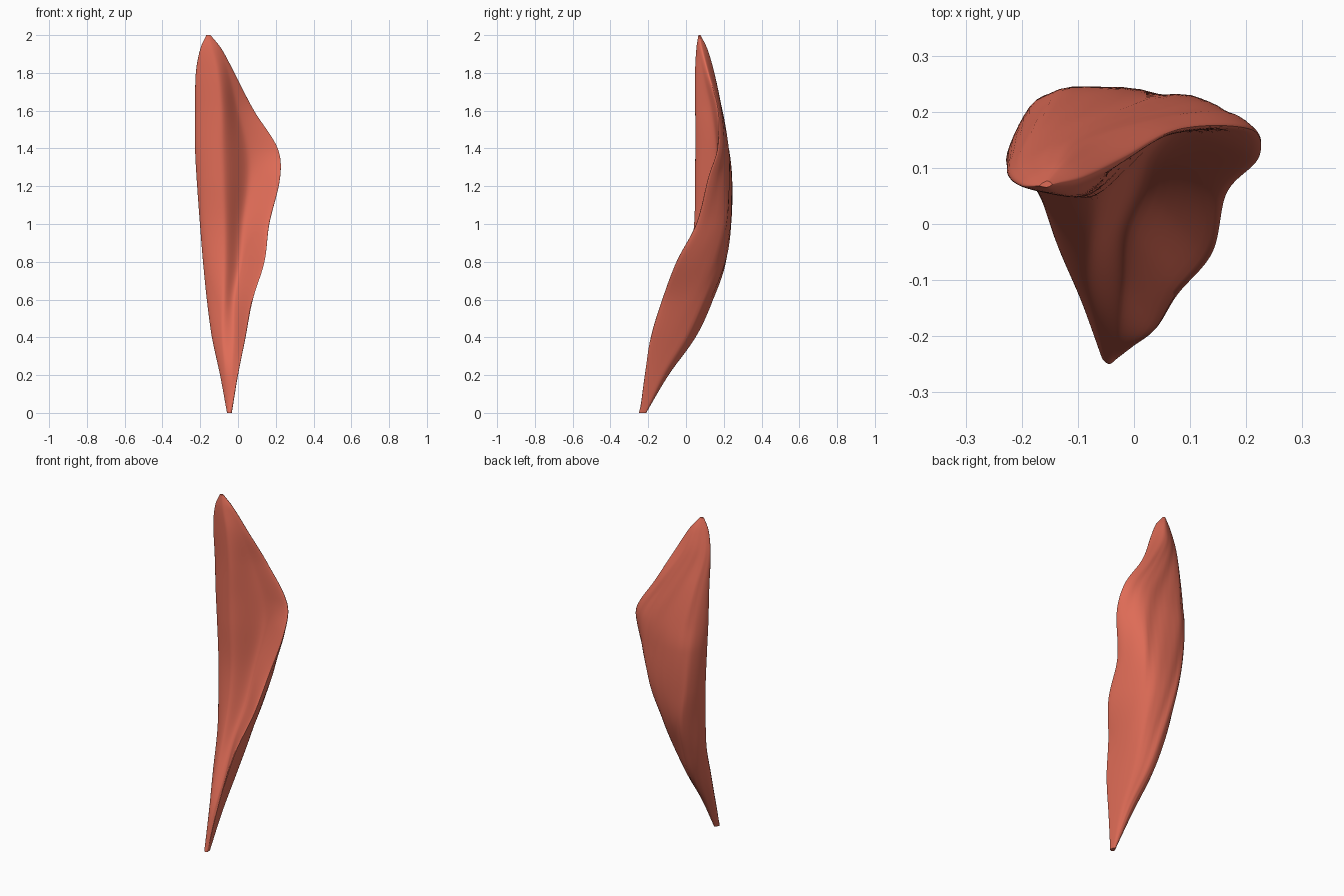
import bpy, bmesh, math
from mathutils import Vector

if "Cube" in bpy.data.objects:
    bpy.data.objects.remove(bpy.data.objects["Cube"])

# Cross-sections: z, then x,y of left edge, back left, back right, right edge, front hollow, front lip
SECTIONS = [
    (0.0, -.058, -.235, -.047, -.212, -.036, -.215, -.033, -.24, -.042, -.249, -.05, -.247),
    (0.2, -.095, -.13, -.06, -.092, -.02, -.12, .0, -.215, -.03, -.2, -.07, -.175),
    (0.4, -.138, -.03, -.085, .05, -.005, .0, .04, -.185, -.02, -.105, -.085, -.1),
    (0.6, -.165, .045, -.1, .14, .025, .09, .078, -.125, -.015, -.015, -.082, -.035),
    (0.8, -.185, .08, -.115, .207, .055, .17, .14, -.05, .015, .065, -.075, .015),
    (1.0, -.2, .1, -.14, .23, .09, .214, .165, .055, .03, .118, -.074, .043),
    (1.25, -.218, .11, -.15, .236, .12, .222, .223, .12, .06, .158, -.08, .048),
    (1.4, -.226, .11, -.15, .217, .1, .22, .21, .168, .05, .16, -.085, .05),
    (1.6, -.225, .1, -.17, .175, .0, .192, .085, .17, .0, .134, -.09, .049),
    (1.8, -.22, .08, -.195, .118, -.1, .151, -.02, .12, -.05, .09, -.11, .048),
    (1.93, -.198, .067, -.18, .09, -.13, .112, -.09, .087, -.1, .07, -.14, .055),
]
TIP = Vector((-.16, .068, 2.0))
SUB = 10      # points between control points around the section
ROWS = 120    # rows along the length


def hermite(p0, p1, m0, m1, t):
    t2, t3 = t * t, t * t * t
    return (p0 * (2 * t3 - 3 * t2 + 1) + m0 * (t3 - 2 * t2 + t)
            + p1 * (3 * t2 - 2 * t3) + m1 * (t3 - t2))


def points(s):
    return [Vector((s[i], s[i + 1], s[0])) for i in range(1, 13, 2)]


rails = [points(s) for s in SECTIONS]
rails.append([TIP + (p - TIP) * 0.2 + Vector((0, 0, (TIP.z - p.z) * 0.2)) for p in rails[-1]])
zs = [r[0].z for r in rails]


def section_at(z):
    """Control points of the section at height z."""
    i = max(k for k in range(len(zs) - 1) if zs[k] <= z)
    h = zs[i + 1] - zs[i]

    def slope(k, j):
        a, b = max(k - 1, 0), min(k + 1, len(zs) - 1)
        return (rails[b][j] - rails[a][j]) / (zs[b] - zs[a])
    t = (z - zs[i]) / h
    return [hermite(rails[i][j], rails[i + 1][j], slope(i, j) * h, slope(i + 1, j) * h, t)
            for j in range(6)]


def ring_at(z):
    """Closed smooth outline through the control points, with slanting fibre ripples."""
    c = section_at(z)
    ring = []
    for j in range(6):
        p, a, b, q = c[j - 1], c[j], c[(j + 1) % 6], c[(j + 2) % 6]
        for k in range(SUB):
            v = hermite(a, b, (b - p) * 0.4, (q - a) * 0.4, k / SUB)
            u = j + k / SUB
            if u < 3:    # fibres run diagonally over the back
                fade = math.sin(math.pi * u / 3) * math.sin(math.pi * z / 2)
                v.y += fade * (0.003 * math.sin(u * 9 + z * 7) + 0.002 * math.sin(u * 17 + z * 11))
            v.z = z
            ring.append(v)
    return ring


# Muscle body
bm = bmesh.new()
rings = []
for r in range(ROWS + 1):
    z = zs[-1] * r / ROWS * 0.99999
    rings.append([bm.verts.new(v) for v in ring_at(z)])
n = 6 * SUB
for lo, hi in zip(rings, rings[1:]):
    for i in range(n):
        bm.faces.new((lo[i], lo[(i + 1) % n], hi[(i + 1) % n], hi[i]))
bm.faces.new(rings[0])
bm.faces.new(rings[-1])
bmesh.ops.recalc_face_normals(bm, faces=bm.faces)
mesh = bpy.data.meshes.new("muscle")
bm.to_mesh(mesh)
bm.free()
obj = bpy.data.objects.new("muscle", mesh)
bpy.context.collection.objects.link(obj)

mat = bpy.data.materials.new("muscle_red")
mat.diffuse_color = (0.74, 0.15, 0.095, 1)
mat.use_nodes = True
mat.node_tree.nodes["Principled BSDF"].inputs["Base Color"].default_value = mat.diffuse_color
mesh.materials.append(mat)

bpy.context.view_layer.objects.active = obj
obj.select_set(True)
bpy.ops.object.shade_smooth_by_angle(angle=math.radians(50))
